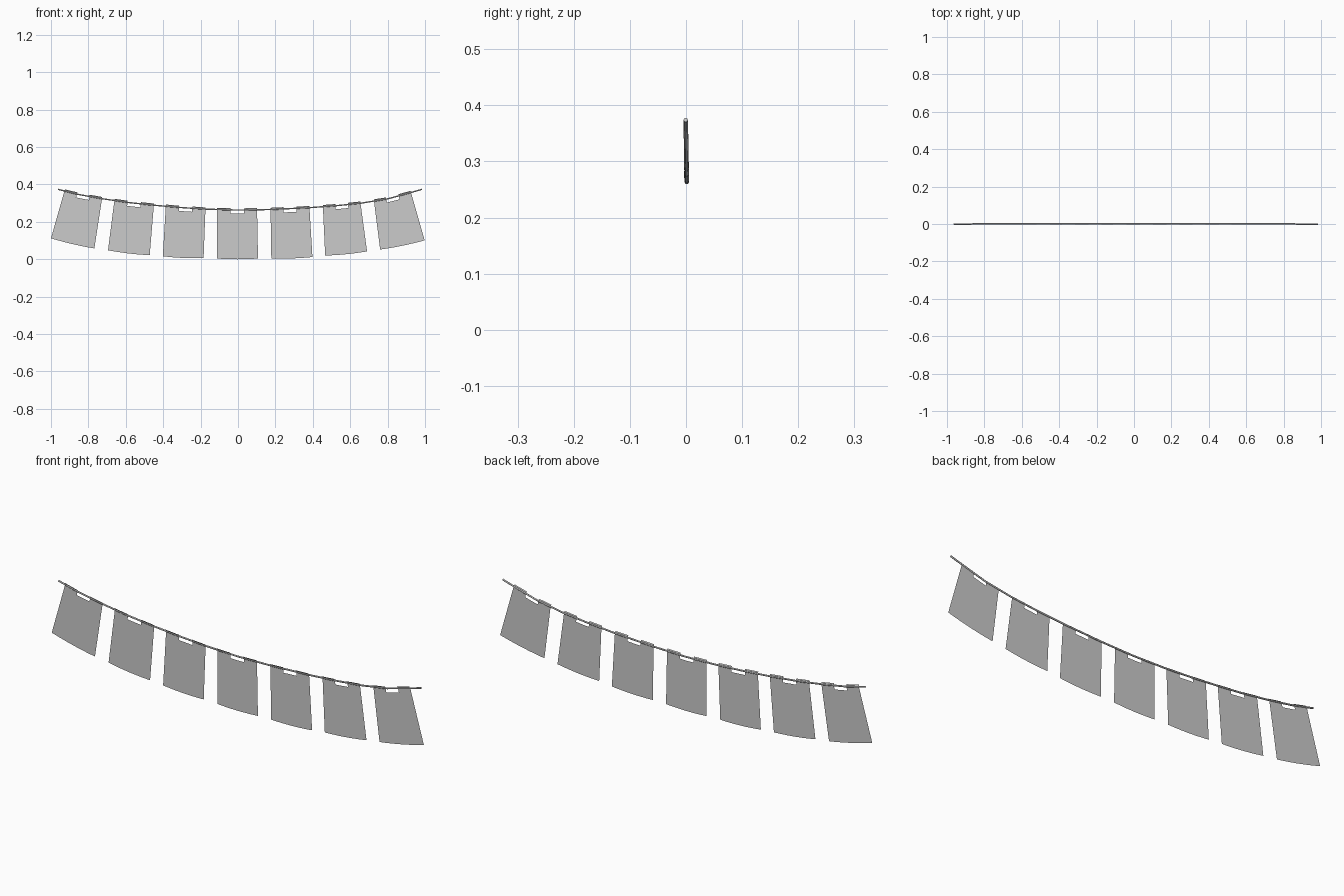
import bpy, bmesh
from mathutils import Vector

if "Cube" in bpy.data.objects:
    bpy.data.objects.remove(bpy.data.objects["Cube"])

# sagging cord path (x, z)
PATH = [(-.963, .374), (-.85, .346), (-.727, .324), (-.59, .304), (-.45, .289),
        (-.31, .277), (-.171, .268), (0, .263), (.171, .266), (.385, .276),
        (.53, .287), (.658, .300), (.80, .323), (.925, .357), (.984, .374)]


def cord_z(x):
    for (x0, z0), (x1, z1) in zip(PATH, PATH[1:]):
        if x <= x1:
            return z0 + (z1 - z0) * (x - x0) / (x1 - x0)
    return PATH[-1][1]


# cord
curve = bpy.data.curves.new("cord", 'CURVE')
curve.dimensions = '3D'
curve.bevel_depth = .004
curve.bevel_resolution = 1
curve.use_fill_caps = True
spline = curve.splines.new('POLY')
spline.points.add(len(PATH) - 1)
for p, (x, z) in zip(spline.points, PATH):
    p.co = (x, .0015 - .002 * x * x, z, 1)
bpy.context.collection.objects.link(bpy.data.objects.new("cord", curve))


# pennant: cloth panel with two tabs over the cord and a slot between them
def pennant(i, xtl, xtr, xbl, zbl, xbr, zbr):
    bm = bmesh.new()
    n = 6
    rows = []
    for k in range(n + 1):
        u = k / n
        xt = xtl + (xtr - xtl) * u
        top = Vector((xt, 0, cord_z(xt)))
        bot = Vector((xbl + (xbr - xbl) * u, 0,
                      zbl + (zbr - zbl) * u - .016 * u * (1 - u)))
        up = (top - bot).normalized()
        pts = [bot, top - up * .019, top, top + up * .009 + Vector((0, -.004, 0))]
        rows.append([bm.verts.new(p) for p in pts])
    for k in range(n):
        for r in range(3):
            if r > 0 and k in (2, 3):
                continue
            bm.faces.new((rows[k][r], rows[k + 1][r], rows[k + 1][r + 1], rows[k][r + 1]))
    bmesh.ops.delete(bm, geom=[v for v in bm.verts if not v.link_faces], context='VERTS')
    mesh = bpy.data.meshes.new(f"pennant_{i}")
    bm.to_mesh(mesh)
    bm.free()
    bpy.context.collection.objects.link(bpy.data.objects.new(f"pennant_{i}", mesh))


# top-left x, top-right x, bottom-left x/z, bottom-right x/z
FLAGS = [(-.928, -.727, -1.0, .112, -.768, .058),
         (-.661, -.450, -.695, .048, -.472, .022),
         (-.386, -.174, -.402, .016, -.184, .006),
         (-.111, .102, -.111, .004, .107, .004),
         (.174, .382, .178, .005, .398, .012),
         (.454, .655, .466, .020, .690, .042),
         (.727, .925, .760, .052, .998, .101)]
for i, f in enumerate(FLAGS):
    pennant(i + 1, *f)
